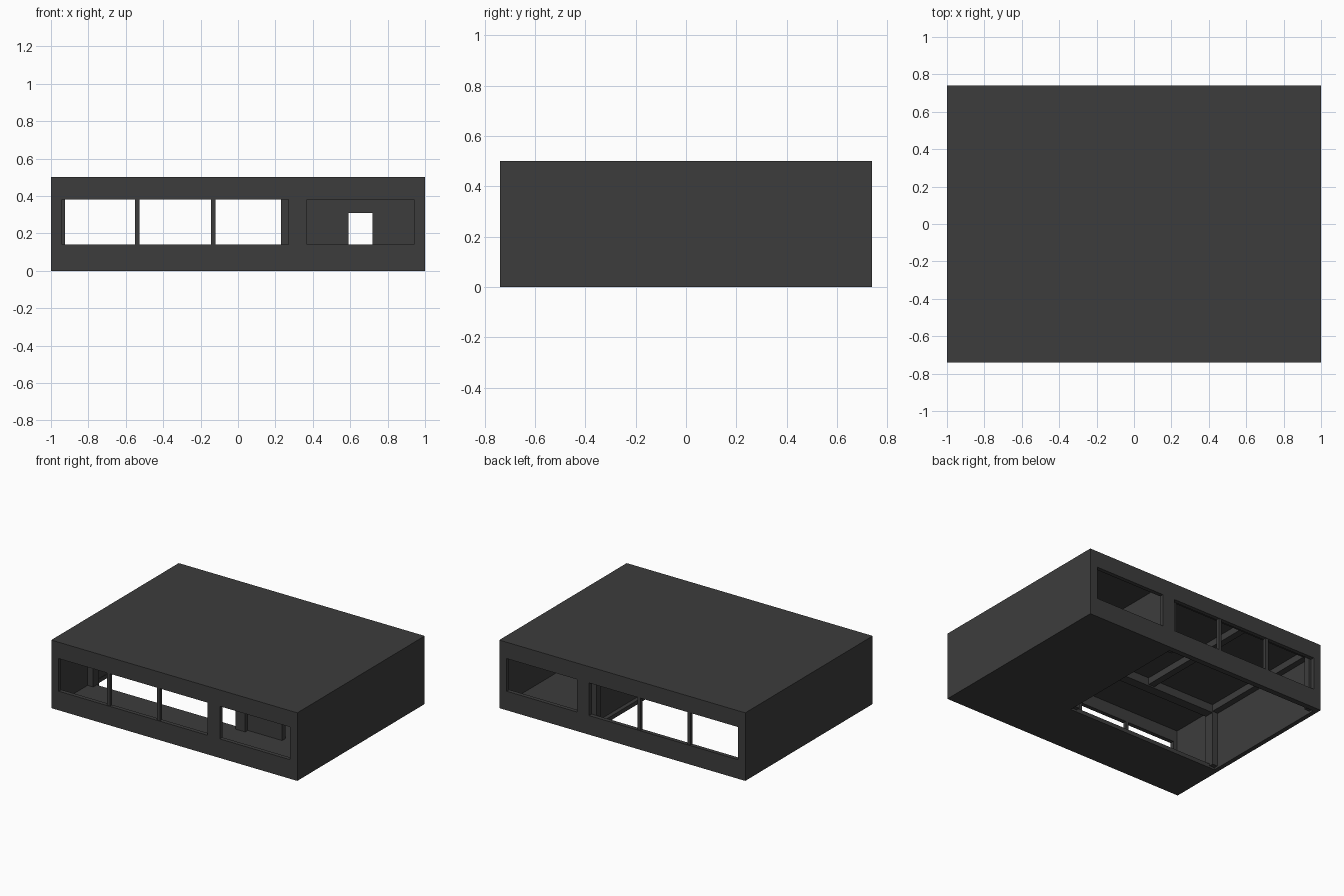
import bpy

cube = bpy.data.objects.get("Cube")
if cube:
    bpy.data.objects.remove(cube, do_unlink=True)

grey = bpy.data.materials.new("dark_grey")
grey.use_nodes = True
COLOUR = (0.046, 0.046, 0.046, 1)
grey.diffuse_color = COLOUR
grey.node_tree.nodes["Principled BSDF"].inputs["Base Color"].default_value = COLOUR


def box(name, x, y, z):
    """Box from (low, high) ranges on each axis."""
    verts = [(a, b, c) for a in x for b in y for c in z]
    faces = [(0, 1, 3, 2), (4, 6, 7, 5), (0, 4, 5, 1),
             (2, 3, 7, 6), (0, 2, 6, 4), (1, 5, 7, 3)]
    mesh = bpy.data.meshes.new(name)
    mesh.from_pydata(verts, [], faces)
    mesh.materials.append(grey)
    obj = bpy.data.objects.new(name, mesh)
    bpy.context.scene.collection.objects.link(obj)
    return obj


def cut(obj, *ranges):
    """Subtract a box from obj and discard the cutter."""
    cutter = box("cutter", *ranges)
    cutter.hide_render = True
    mod = obj.modifiers.new("cut", 'BOOLEAN')
    mod.operation = 'DIFFERENCE'
    mod.solver = 'EXACT'
    mod.object = cutter
    bpy.context.view_layer.update()
    graph = bpy.context.evaluated_depsgraph_get()
    mesh = bpy.data.meshes.new_from_object(obj.evaluated_get(graph))
    obj.modifiers.clear()
    obj.data = mesh
    bpy.data.objects.remove(cutter, do_unlink=True)


W, D, H, T = 1.0, 0.74, 0.5, 0.03      # half width, half depth, height, thickness
IN_X, IN_Y, CEIL = W - T, D - T, H - T
SILL, HEAD = 0.14, 0.38

# Outer shell: hollow block with window bands front and back, and an open floor
shell = box("building_shell", (-W, W), (-D, D), (0, H))
cut(shell, (-IN_X, IN_X), (-IN_Y, IN_Y), (T, CEIL))
for band in ((-0.94, 0.27), (0.37, 0.94)):
    cut(shell, band, (-D - 0.1, D + 0.1), (SILL, HEAD))
cut(shell, (-0.967, 0.28), (-0.32, 0.70), (-0.1, 0.1))

# Window mullions, mirrored front to back
for side, label in ((-1, "front"), (1, "back")):
    for i, x in enumerate((-0.538, -0.132)):
        y = sorted((side * (D - 0.004), side * IN_Y))
        box(f"{label}_mullion_{i + 1}", (x - 0.012, x + 0.012), y, (SILL, HEAD))

# Cross wall with a doorway
cross = box("cross_wall", (0.30, IN_X), (-0.33, -0.29), (T, CEIL))
cut(cross, (0.59, 0.72), (-0.5, 0), (0, 0.31))

# Wall between the open room and the side room
box("partition_wall", (0.31, 0.35), (-0.29, IN_Y), (T, CEIL))

# Posts at the corners of the open room, with beams between them
for label, y in (("front", (-0.36, -0.29)), ("back", (0.66, IN_Y))):
    box(f"{label}_right_post", (-IN_X, -0.925), y, (0.015, CEIL))
    box(f"{label}_left_post", (0.23, 0.31), y, (0.015, CEIL))
    box(f"{label}_beam", (-0.925, 0.23), y, (0.41, CEIL))
box("middle_beam", (-0.42, -0.37), (-0.29, 0.66), (0.42, CEIL))
box("right_beam", (-IN_X, -0.925), (-0.29, 0.66), (0.42, CEIL))
